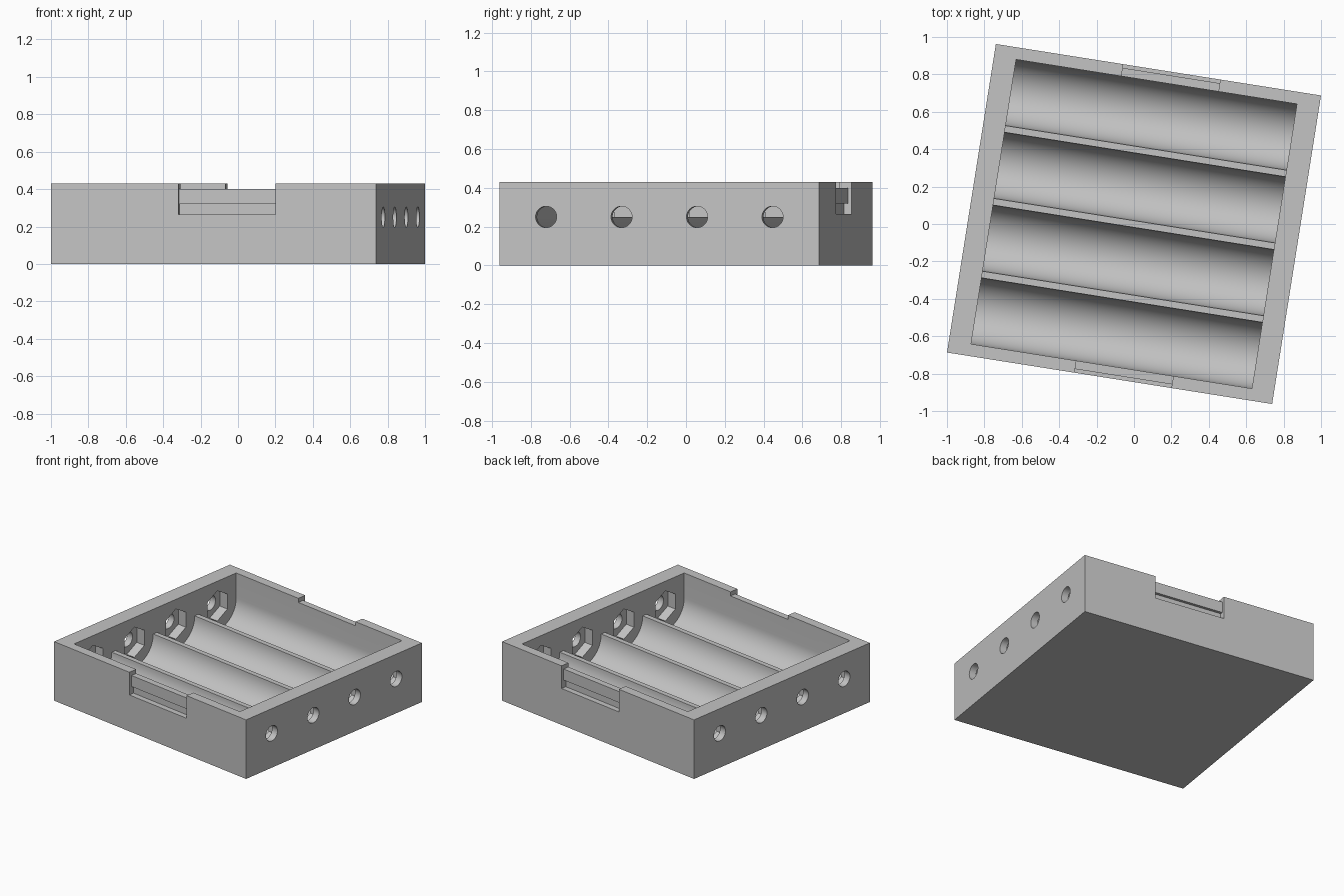
import bpy
import bmesh
from math import sin, cos, pi, radians

cube = bpy.data.objects.get("Cube")
if cube:
    bpy.data.objects.remove(cube, do_unlink=True)

# Main sizes: the tray's length runs along x, its channels are spaced along y
LENGTH, WIDTH, HEIGHT = 1.76, 1.67, 0.43
POCKET_X, POCKET_Y = 0.76, 0.77
RADIUS, PITCH, AXIS_Z = 0.179, 0.394, 0.25
centres = [(i - 1.5) * PITCH for i in range(4)]


def circle(y, z, radius, sides):
    """Points round a circle, first one at the top."""
    return [(y + radius * sin(2 * pi * i / sides),
             z + radius * cos(2 * pi * i / sides)) for i in range(sides)]


def prisms(name, profiles, x0, x1):
    """One object holding every (y, z) profile extruded from x0 to x1."""
    bm = bmesh.new()
    for profile in profiles:
        face = bm.faces.new([bm.verts.new((x0, y, z)) for y, z in profile])
        moved = bmesh.ops.extrude_face_region(bm, geom=[face])["geom"]
        verts = [v for v in moved if isinstance(v, bmesh.types.BMVert)]
        bmesh.ops.translate(bm, verts=verts, vec=(x1 - x0, 0, 0))
    bmesh.ops.recalc_face_normals(bm, faces=bm.faces)
    mesh = bpy.data.meshes.new(name)
    bm.to_mesh(mesh)
    bm.free()
    obj = bpy.data.objects.new(name, mesh)
    bpy.context.collection.objects.link(obj)
    return obj


# Solid block
w = WIDTH / 2
tray = prisms("battery_tray", [[(-w, 0), (w, 0), (w, HEIGHT), (-w, HEIGHT)]],
              -LENGTH / 2, LENGTH / 2)

# Open pocket with four half-round channels in its floor
pocket = [(-POCKET_Y, 0.6)]
for c in centres:
    for i in range(33):
        a = pi + pi * i / 32
        pocket.append((c + RADIUS * cos(a), AXIS_Z + RADIUS * sin(a)))
pocket[1] = (-POCKET_Y, AXIS_Z)
pocket[-1] = (POCKET_Y, AXIS_Z)
pocket.append((POCKET_Y, 0.6))

# Stepped latch notch with an undercut groove, mirrored to both long walls
notch = [(0.9, 0.265), (0.795, 0.265), (0.795, 0.32), (0.815, 0.32),
         (0.815, 0.40), (0.7, 0.40), (0.7, 0.6), (0.9, 0.6)]
notches = [notch, [(-y, z) for y, z in notch]]

cutters = [
    prisms("pocket_cutter", [pocket], -POCKET_X, POCKET_X),
    prisms("latch_cutter", notches, -0.19, 0.335),
    # Nut recesses and bolt holes in the end walls
    prisms("nut_cutter", [circle(c, AXIS_Z, 0.11, 6) for c in centres], -0.83, 0.83),
    prisms("bolt_cutter", [circle(c, AXIS_Z, 0.055, 32) for c in centres], -1, 1),
]

bpy.ops.object.select_all(action="DESELECT")
bpy.context.view_layer.objects.active = tray
tray.select_set(True)
for cutter in cutters:
    cutter.hide_render = True
    mod = tray.modifiers.new(cutter.name, "BOOLEAN")
    mod.operation = "DIFFERENCE"
    mod.solver = "EXACT"
    mod.object = cutter
    bpy.ops.object.modifier_apply(modifier=mod.name)
    bpy.data.objects.remove(cutter, do_unlink=True)

# Plain grey plastic
grey = bpy.data.materials.new("grey_plastic")
grey.use_nodes = True
colour = (0.55, 0.55, 0.55, 1)
grey.diffuse_color = colour
grey.node_tree.nodes["Principled BSDF"].inputs["Base Color"].default_value = colour
tray.data.materials.clear()
tray.data.materials.append(grey)

bpy.ops.object.shade_smooth_by_angle(angle=radians(30))
tray.rotation_euler.z = radians(-9)
